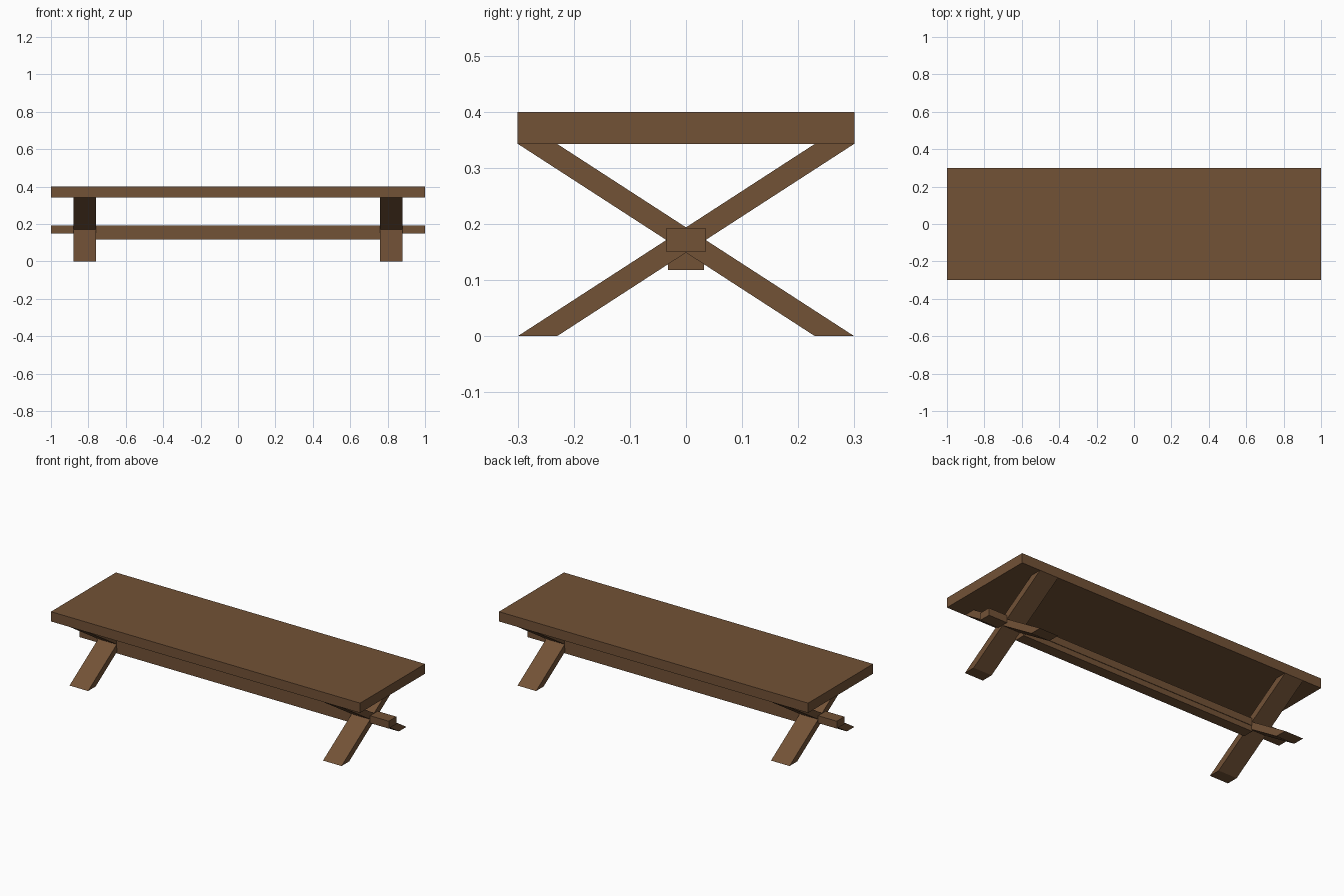
import bpy
import bmesh

cube = bpy.data.objects.get("Cube")
if cube:
    bpy.data.objects.remove(cube, do_unlink=True)

# Brown wood used on every part
WOOD = (0.17, 0.084, 0.037, 1)
wood = bpy.data.materials.new("brown_wood")
wood.use_nodes = True
wood.diffuse_color = WOOD
bsdf = next(n for n in wood.node_tree.nodes if n.type == "BSDF_PRINCIPLED")
bsdf.inputs["Base Color"].default_value = WOOD
bsdf.inputs["Roughness"].default_value = 0.8


def prism(name, outline, x0, x1):
    """Extrude a (y, z) outline along x from x0 to x1."""
    bm = bmesh.new()
    face = bm.faces.new([bm.verts.new((x0, y, z)) for y, z in outline])
    ext = bmesh.ops.extrude_face_region(bm, geom=[face])["geom"]
    verts = [v for v in ext if isinstance(v, bmesh.types.BMVert)]
    bmesh.ops.translate(bm, verts=verts, vec=(x1 - x0, 0, 0))
    bmesh.ops.recalc_face_normals(bm, faces=bm.faces)
    mesh = bpy.data.meshes.new(name)
    bm.to_mesh(mesh)
    bm.free()
    mesh.materials.append(wood)
    obj = bpy.data.objects.new(name, mesh)
    bpy.context.collection.objects.link(obj)
    return obj


def board(name, half_length, half_width, z0, z1):
    w = half_width
    return prism(name, [(-w, z0), (w, z0), (w, z1), (-w, z1)],
                 -half_length, half_length)


# Thick table top
TOP_BOTTOM = 0.343
board("table_top", 1.0, 0.3, TOP_BOTTOM, 0.4)

# Rail running through both leg frames, with a deeper beam between them
board("through_rail", 1.0, 0.035, 0.15, 0.193)
board("lower_beam", 0.765, 0.032, 0.118, 0.155)

# Crossed legs: one half of the X outline, mirrored across y
MID = TOP_BOTTOM / 2
half = [(0, 0.149), (0.23, 0), (0.3, 0), (0.035, MID),
        (0.3, TOP_BOTTOM), (0.23, TOP_BOTTOM), (0, 0.194)]
outline = half + [(-y, z) for y, z in reversed(half[1:-1])]
prism("left_crossed_legs", outline, 0.76, 0.88)
prism("right_crossed_legs", outline, -0.88, -0.76)
